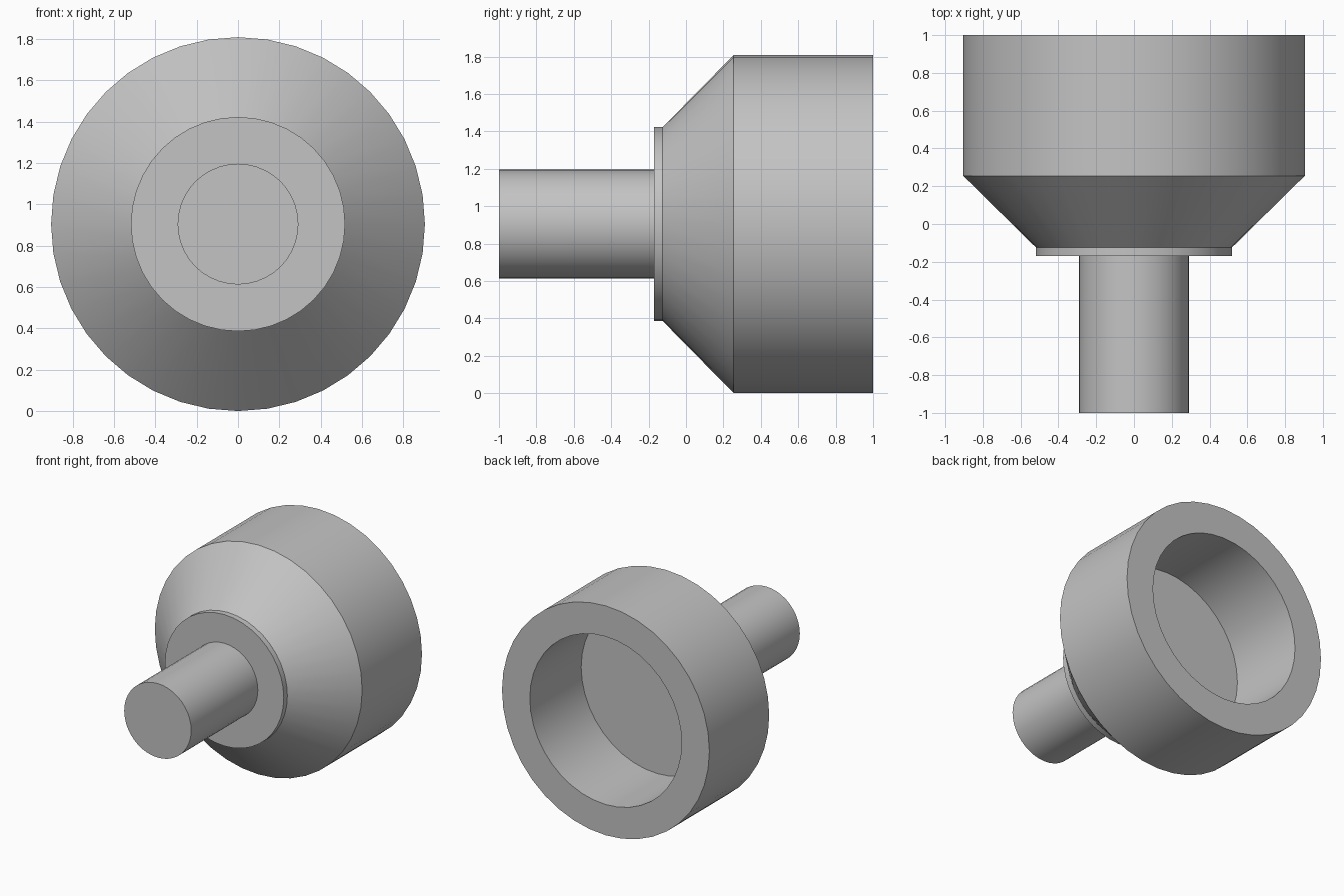
import bpy
import bmesh
from math import pi, radians
from mathutils import Vector

cube = bpy.data.objects.get("Cube")
if cube:
    bpy.data.objects.remove(cube, do_unlink=True)

SIDES = 40
RADIUS = 0.904          # outer radius, also the height of the axis

grey = bpy.data.materials.new("plain grey")
grey.use_nodes = True
colour = (0.55, 0.55, 0.55, 1.0)
grey.diffuse_color = colour
grey.node_tree.nodes["Principled BSDF"].inputs["Base Color"].default_value = colour


def turned_part(name, profile):
    """Revolve (radius, y) points round the part's own y axis."""
    bm = bmesh.new()
    verts = [bm.verts.new((0, y, r)) for r, y in profile]
    edges = [bm.edges.new(pair) for pair in zip(verts, verts[1:])]
    bmesh.ops.spin(bm, geom=verts + edges, cent=Vector(), axis=(0, 1, 0),
                   angle=2 * pi, steps=SIDES, use_duplicate=False)
    bmesh.ops.remove_doubles(bm, verts=bm.verts, dist=0.0001)
    # merge the flat triangle fans at the axis into single caps
    bmesh.ops.dissolve_verts(bm, verts=[v for v in bm.verts
                                        if v.co.xz.length < 0.001])
    bmesh.ops.recalc_face_normals(bm, faces=bm.faces)
    mesh = bpy.data.meshes.new(name)
    bm.to_mesh(mesh)
    bm.free()
    mesh.materials.append(grey)
    obj = bpy.data.objects.new(name, mesh)
    obj.location.z = RADIUS
    bpy.context.collection.objects.link(obj)
    bpy.ops.object.select_all(action="DESELECT")
    obj.select_set(True)
    bpy.context.view_layer.objects.active = obj
    bpy.ops.object.shade_smooth_by_angle(angle=radians(30))
    return obj


# Solid round shaft, seated slightly inside the collar
turned_part("shaft", [(0, -1), (0.292, -1), (0.292, -0.14), (0, -0.14)])

# Collar, flared cone, straight wall, rim and round recess
turned_part("cup_body", [
    (0, -0.17), (0.518, -0.17), (0.518, -0.125),
    (RADIUS, 0.255), (RADIUS, 1),
    (0.662, 1), (0.662, 0.36), (0, 0.36),
])
